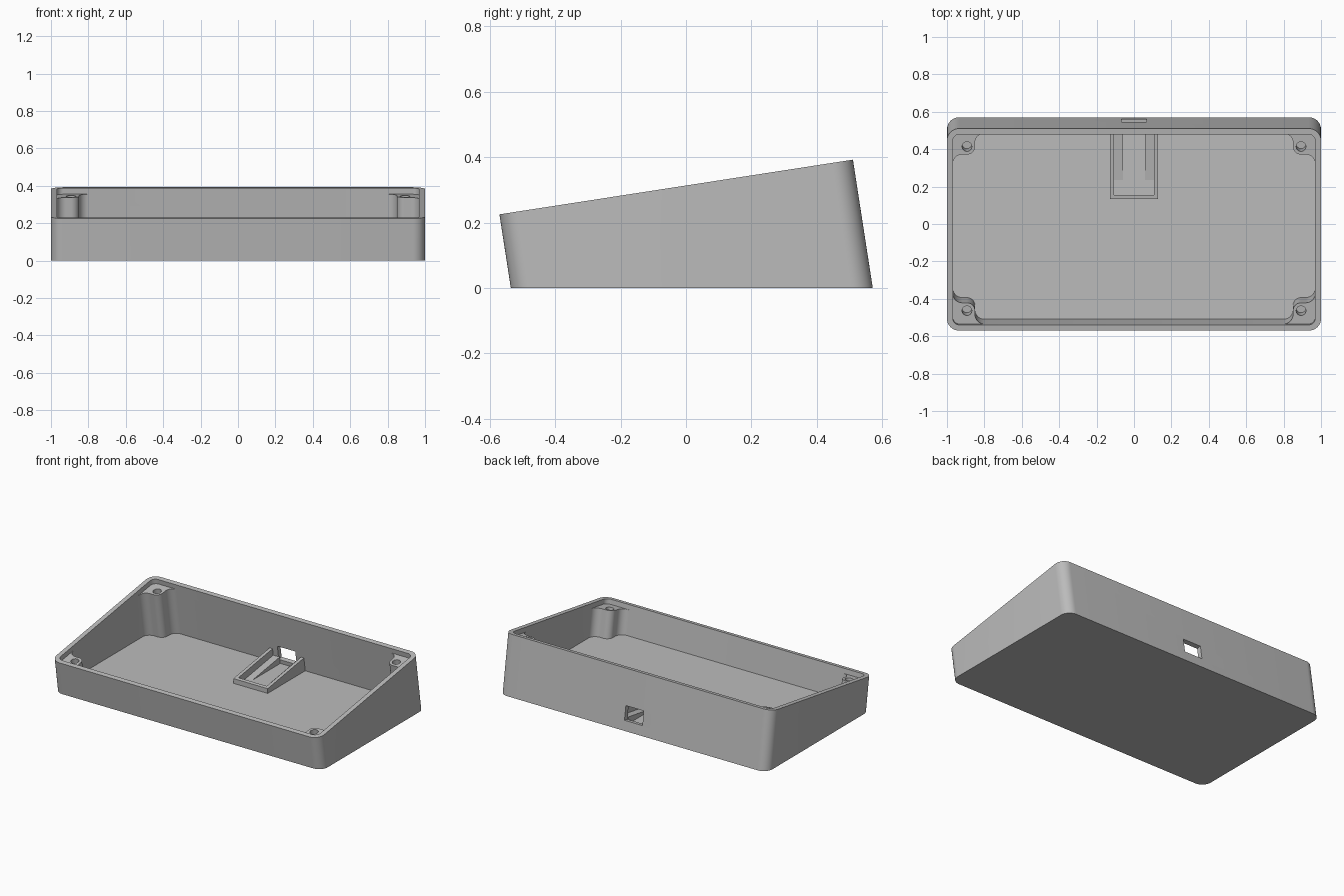
import bpy, bmesh, math
from mathutils import Matrix, Vector

if "Cube" in bpy.data.objects:
    bpy.data.objects.remove(bpy.data.objects["Cube"])

TILT = math.atan2(0.167, 1.08)
FRAME = Matrix.Translation((0, -0.03, 0.3085)) @ Matrix.Rotation(TILT, 4, 'X')
FLOOR = 0.034            # inside floor height
HX, HY = 1.0, 0.5465     # outer half sizes in the tilted frame
WALL = 0.031
AX, AY = HX - WALL, HY - WALL

grey = bpy.data.materials.new("light_grey")
grey.use_nodes = True
grey.diffuse_color = (0.5, 0.5, 0.5, 1)
grey.node_tree.nodes["Principled BSDF"].inputs["Base Color"].default_value = (0.5, 0.5, 0.5, 1)


def arc(cx, cy, r, a0, a1, n=10):
    return [(cx + r * math.cos(math.radians(a0 + (a1 - a0) * i / n)),
             cy + r * math.sin(math.radians(a0 + (a1 - a0) * i / n))) for i in range(n + 1)]


def rounded_rect(hx, hy, r):
    corners = [(1, 1, 0), (-1, 1, 90), (-1, -1, 180), (1, -1, 270)]
    return [p for sx, sy, a in corners
            for p in arc(sx * (hx - r), sy * (hy - r), r, a, a + 90)]


def at_depth(p, depth):
    return FRAME @ Vector((p[0], p[1], -depth))


def at_height(p, z):
    """Follow the tilted wall direction down to a level height."""
    top = FRAME @ Vector((p[0], p[1], 0))
    axis = FRAME.to_3x3() @ Vector((0, 0, 1))
    return top + axis * ((z - top.z) / axis.z)


def make_object(name, rings, closed_ends=True):
    """Skin a stack of matching rings; cap both ends."""
    bm = bmesh.new()
    rows = [[bm.verts.new(p) for p in ring] for ring in rings]
    for a, b in zip(rows, rows[1:]):
        for i in range(len(a)):
            j = (i + 1) % len(a)
            bm.faces.new((a[i], a[j], b[j], b[i]))
    if closed_ends:
        bm.faces.new(rows[0])
        bm.faces.new(rows[-1])
    bmesh.ops.recalc_face_normals(bm, faces=bm.faces)
    mesh = bpy.data.meshes.new(name)
    bm.to_mesh(mesh)
    bm.free()
    mesh.materials.append(grey)
    obj = bpy.data.objects.new(name, mesh)
    bpy.context.collection.objects.link(obj)
    return obj


def activate(obj):
    bpy.ops.object.select_all(action='DESELECT')
    obj.select_set(True)
    bpy.context.view_layer.objects.active = obj


def cut(obj, cutter):
    activate(obj)
    mod = obj.modifiers.new("cut", 'BOOLEAN')
    mod.operation, mod.solver, mod.object = 'DIFFERENCE', 'EXACT', cutter
    bpy.ops.object.modifier_apply(modifier=mod.name)
    bpy.data.objects.remove(cutter)


def smooth(obj):
    activate(obj)
    bpy.ops.object.shade_smooth_by_angle(angle=math.radians(30))


# Tilted case: outer wall, rim, inner wall and level floor
outer = rounded_rect(HX, HY, 0.065)
inner = rounded_rect(AX, AY, 0.036)
case = make_object("case", [
    [at_height(p, 0) for p in outer],
    [at_depth(p, 0) for p in outer],
    [at_depth(p, 0) for p in inner],
    [at_height(p, FLOOR) for p in inner]])

# Port opening through the back wall
port = [(-0.067, 0.45), (0.067, 0.45), (0.067, 0.65), (-0.067, 0.65)]
cut(case, make_object("port_cutter", [[at_depth(p, d) for p in port] for d in (0.235, 0.33)]))
smooth(case)

# Screw posts blended into the four corners
BX, BY, R, F = 0.893, 0.444, 0.043, 0.05
post = [(AX + 0.01, BY - R - F)]
post += arc(AX - F, BY - R - F, F, 0, 90)
post += arc(BX, BY, R, 270, 180)
post += arc(BX - R - F, AY - F, F, 0, 90)
post += [(BX - R - F, AY + 0.01), (AX + 0.01, AY + 0.01)]
for sx, side in ((1, "left"), (-1, "right")):
    for sy, end in ((1, "back"), (-1, "front")):
        shape = [(sx * x, sy * y) for x, y in post]
        obj = make_object(f"{end}_{side}_screw_post", [
            [at_depth(p, 0.033) for p in shape],
            [at_height(p, FLOOR - 0.01) for p in shape]])
        hole = arc(sx * BX, sy * BY, 0.026, 0, 345, 23)
        cut(obj, make_object("hole_cutter", [[at_depth(p, d) for p in hole] for d in (0, 0.13)]))
        smooth(obj)


def sloped_block(name, outline, y0, z0):
    """Block on the floor with its top parallel to the tilted rim."""
    slope = math.tan(TILT)
    return make_object(name, [
        [Vector((x, y, FLOOR - 0.01)) for x, y in outline],
        [Vector((x, y, z0 + slope * (y - y0))) for x, y in outline]])


# Board holder: U-shaped rail and two ramped ledges
BACK, FRONT, W, T = 0.53, 0.134, 0.128, 0.022
u_shape = [(-W, BACK), (-W, FRONT), (W, FRONT), (W, BACK),
           (W - T, BACK), (W - T, FRONT + T), (T - W, FRONT + T), (T - W, BACK)]
sloped_block("board_rail", u_shape, FRONT, FLOOR + 0.032)
for s, side in ((1, "left"), (-1, "right")):
    ledge = [(s * x, y) for x, y in ((0.058, 0.235), (W - T, 0.235), (W - T, BACK), (0.058, BACK))]
    sloped_block(f"{side}_board_ledge", ledge, 0.235, FLOOR)
